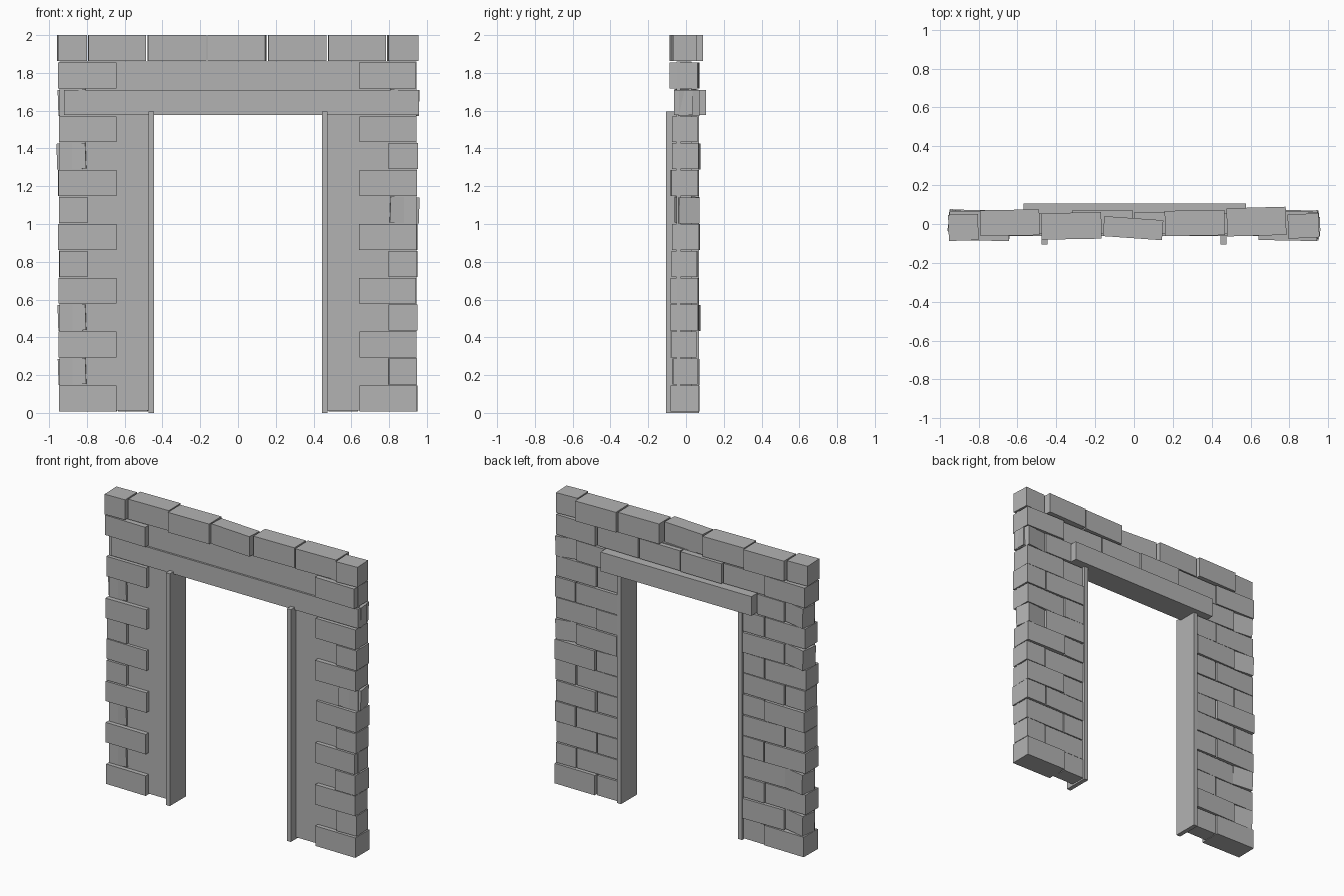
import bpy
import random
from math import radians
from mathutils import Matrix, Vector

random.seed(4)
cube = bpy.data.objects.get("Cube")
if cube:
    bpy.data.objects.remove(cube, do_unlink=True)

stone = bpy.data.materials.new("stone_grey")
stone.use_nodes = True
grey = (0.45, 0.45, 0.45, 1)
stone.diffuse_color = grey
stone.node_tree.nodes["Principled BSDF"].inputs["Base Color"].default_value = grey


def block(name, x, y, z, yaw=0, roll=0):
    """Box between (low, high) pairs, turned about its own centre in degrees."""
    bpy.ops.mesh.primitive_cube_add(size=1)
    ob = bpy.context.object
    ob.name = name
    low, high = (Vector(p) for p in zip(*(sorted(pair) for pair in (x, y, z))))
    turn = Matrix.Rotation(radians(yaw), 4, "Z") @ Matrix.Rotation(radians(roll), 4, "Y")
    size = Matrix.Diagonal((*(high - low), 1))
    ob.data.transform(Matrix.Translation((low + high) / 2) @ turn @ size)
    ob.data.materials.append(stone)
    return ob


def wobble(amount):
    return random.uniform(-amount, amount)


PITCH = 0.1425
ROWS = 13
LINTEL_ROW = 11


def row_z(row):
    return (0.008 + row * PITCH, 0.008 + row * PITCH + 0.137)


# Plaster front and solid core of both legs and the header
for side, label in ((-1, "right"), (1, "left")):
    block(label + "_plaster", (side * 0.46, side * 0.945), (-0.05, -0.03), (0.012, 1.58))
    block(label + "_core", (side * 0.46, side * 0.925), (-0.03, 0.03), (0.012, 1.58))
    # Door jamb
    block(label + "_jamb", (side * 0.445, side * 0.475), (-0.105, 0.07), (0, 1.595))
block("header_plaster", (-0.945, 0.945), (-0.05, -0.03), (1.58, 1.86))
block("header_core", (-0.925, 0.925), (-0.03, 0.03), (1.58, 1.86))

# Front and back lintel beams
block("front_lintel", (-0.92, 0.957), (-0.063, 0.035), (1.578, 1.71))
block("back_lintel", (-0.57, 0.577), (0.03, 0.105), (1.578, 1.71))

# Corner stones through the full wall depth, alternately long and short
FRONTS = (-0.08, -0.07, -0.08, -0.085, -0.08, -0.075, -0.07,
          -0.07, -0.08, -0.075, -0.075, -0.06, -0.085)
BACKS = (0.07, 0.06, 0.055, 0.065, 0.065, 0.06, 0.072,
         0.06, 0.06, 0.065, 0.06, 0.06, 0.065)
TWISTED = {-1: (1, 3, 9, 11), 1: (7, 11)}
for side, label in ((-1, "right"), (1, "left")):
    for row in range(ROWS):
        is_long = row % 2 == 0
        inner = 0.643 if is_long else 0.797
        shift = wobble(0.004)
        front, yaw, roll = FRONTS[row], wobble(1.2), 0
        if row in TWISTED[side]:
            front, yaw, roll = -0.05, side * 9, side * 2
        block(label + "_corner_stone", (side * inner, side * (0.948 + shift)),
              (front, BACKS[row]), row_z(row), yaw, roll)
        # Inner stones on the back of the leg
        if row < LINTEL_ROW:
            block(label + "_back_stone", (side * 0.478, side * (inner - 0.008)),
                  (0, 0.06 + wobble(0.009)), row_z(row), wobble(1.5))
    # Stone beside the back lintel
    block(label + "_lintel_stone", (side * 0.58, side * 0.789),
          (0, 0.06), row_z(LINTEL_ROW), wobble(1.5))

# Back course above the lintel
for i, back in enumerate((0.055, 0.07, 0.06, 0.055)):
    x = -0.638 + i * 0.32
    block("back_header_stone", (x, x + 0.312), (0, back), row_z(12), wobble(1.5))

# Capping course: outer edge, inner edge, front, back, yaw
CAPS = (
    (-0.955, -0.802, -0.085, 0.05, 2),
    (-0.792, -0.487, -0.06, 0.073, 1),
    (-0.478, -0.168, -0.078, 0.058, 1),
    (-0.157, 0.148, -0.073, 0.03, -4),
    (0.159, 0.467, -0.06, 0.07, 1),
    (0.478, 0.783, -0.06, 0.085, 1.5),
    (0.793, 0.952, -0.072, 0.052, 3),
)
for x0, x1, front, back, yaw in CAPS:
    block("cap_stone", (x0, x1), (front, back), (1.862, 2.0), yaw)
